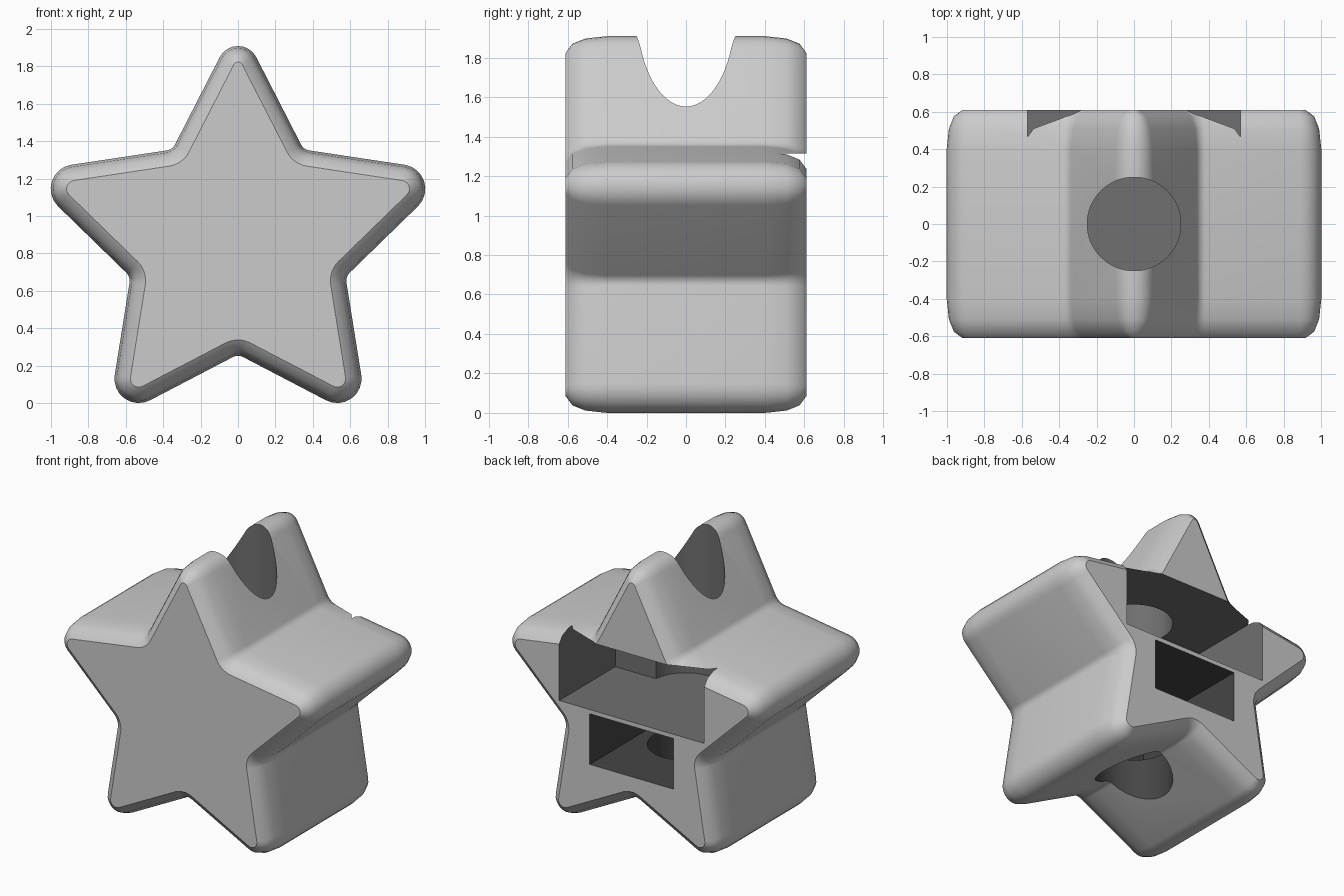
import bpy, bmesh, math
from mathutils import Vector

if "Cube" in bpy.data.objects:
    bpy.data.objects.remove(bpy.data.objects["Cube"])


def material(name, v):
    m = bpy.data.materials.new(name)
    m.diffuse_color = (v, v, v, 1)
    m.use_nodes = True
    m.node_tree.nodes["Principled BSDF"].inputs["Base Color"].default_value = m.diffuse_color
    return m


MATS = [material("light_grey", 0.6), material("dark_grey", 0.16), material("near_black", 0.06)]

# Star corners (x, z, rounding radius): right half from the top, then mirrored
RIGHT = [(0.351, 1.36, 0.06), (1.15, 1.24, 0.13), (0.575, 0.68, 0.06), (0.70, -0.10, 0.13)]
CORNERS = ([(0, 2.045, 0.11)] + RIGHT + [(0, 0.265, 0.06)]
           + [(-x, z, r) for x, z, r in reversed(RIGHT)])
STEPS = 8


def outline(inset):
    """Rounded star outline moved inward by inset, always with the same point count."""
    pts = []
    n = len(CORNERS)
    for i, (x, z, r) in enumerate(CORNERS):
        p = Vector((x, z))
        a = (Vector(CORNERS[i - 1][:2]) - p).normalized()
        b = (Vector(CORNERS[(i + 1) % n][:2]) - p).normalized()
        half = a.angle(b) / 2
        mid = (a + b).normalized()
        centre = p + mid * (r / math.sin(half))
        radius = r - inset if i % 2 == 0 else r + inset   # even corners are tips
        start = (p + a * (r / math.tan(half)) - centre)
        end = (p + b * (r / math.tan(half)) - centre)
        a0 = math.atan2(start.y, start.x)
        a1 = math.atan2(end.y, end.x)
        sweep = (a1 - a0 + math.pi) % (2 * math.pi) - math.pi
        for k in range(STEPS + 1):
            t = a0 + sweep * k / STEPS
            pts.append(centre + Vector((math.cos(t), math.sin(t))) * radius)
    return pts


def finish(name, bm, slot=0):
    bmesh.ops.recalc_face_normals(bm, faces=bm.faces)
    me = bpy.data.meshes.new(name)
    for m in MATS:
        me.materials.append(m)
    for f in bm.faces:
        f.material_index = slot
    bm.to_mesh(me)
    bm.free()
    ob = bpy.data.objects.new(name, me)
    bpy.context.collection.objects.link(ob)
    return ob


# Star body: outline loops from front to back with softened rims
rim = [(0.61, 0.085), (0.575, 0.038), (0.51, 0.012), (0.40, 0.0)]
loops = [(-y, d) for y, d in rim] + [(y, d) for y, d in reversed(rim)]
bm = bmesh.new()
rings = [[bm.verts.new((p.x, y, p.y)) for p in outline(d)] for y, d in loops]
for r0, r1 in zip(rings, rings[1:]):
    for i in range(len(r0)):
        j = (i + 1) % len(r0)
        bm.faces.new((r0[i], r0[j], r1[j], r1[i]))
bm.faces.new(rings[0])
bm.faces.new(rings[-1])
star = finish("star_body", bm)


def box(name, x, y0, y1, z0, z1, slot):
    b = bmesh.new()
    bmesh.ops.create_cube(b, size=1)
    for v in b.verts:
        v.co = (v.co.x * 2 * x, (y0 + y1) / 2 + v.co.y * (y1 - y0),
                (z0 + z1) / 2 + v.co.z * (z1 - z0))
    return finish(name, b, slot)


def shaft(name, r, z0, z1, slot):
    b = bmesh.new()
    bmesh.ops.create_cone(b, cap_ends=True, segments=64, radius1=r, radius2=r, depth=z1 - z0)
    bmesh.ops.translate(b, verts=b.verts, vec=(0, 0, (z0 + z1) / 2))
    return finish(name, b, slot)


# Openings: two back compartments, and round shafts from the top and bottom
cutters = [
    box("upper_compartment_cutter", 0.57, -0.02, 0.8, 0.84, 1.32, 1),
    shaft("top_hole_cutter", 0.25, 0.84, 2.2, 1),
    box("lower_compartment_cutter", 0.33, -0.30, 0.8, 0.45, 0.81, 2),
    shaft("bottom_hole_cutter", 0.25, -0.2, 0.6, 2),
]
bpy.context.view_layer.objects.active = star
star.select_set(True)
for c in cutters:
    c.hide_render = True
    mod = star.modifiers.new(c.name, 'BOOLEAN')
    mod.operation = 'DIFFERENCE'
    mod.solver = 'EXACT'
    mod.object = c
    bpy.ops.object.modifier_apply(modifier=mod.name)
for c in cutters:
    bpy.data.objects.remove(c)

# Stand the star on the ground and shade its rounded parts smooth
low = min(v.co.z for v in star.data.vertices)
for v in star.data.vertices:
    v.co.z -= low
bpy.ops.object.shade_smooth_by_angle(angle=math.radians(36))
